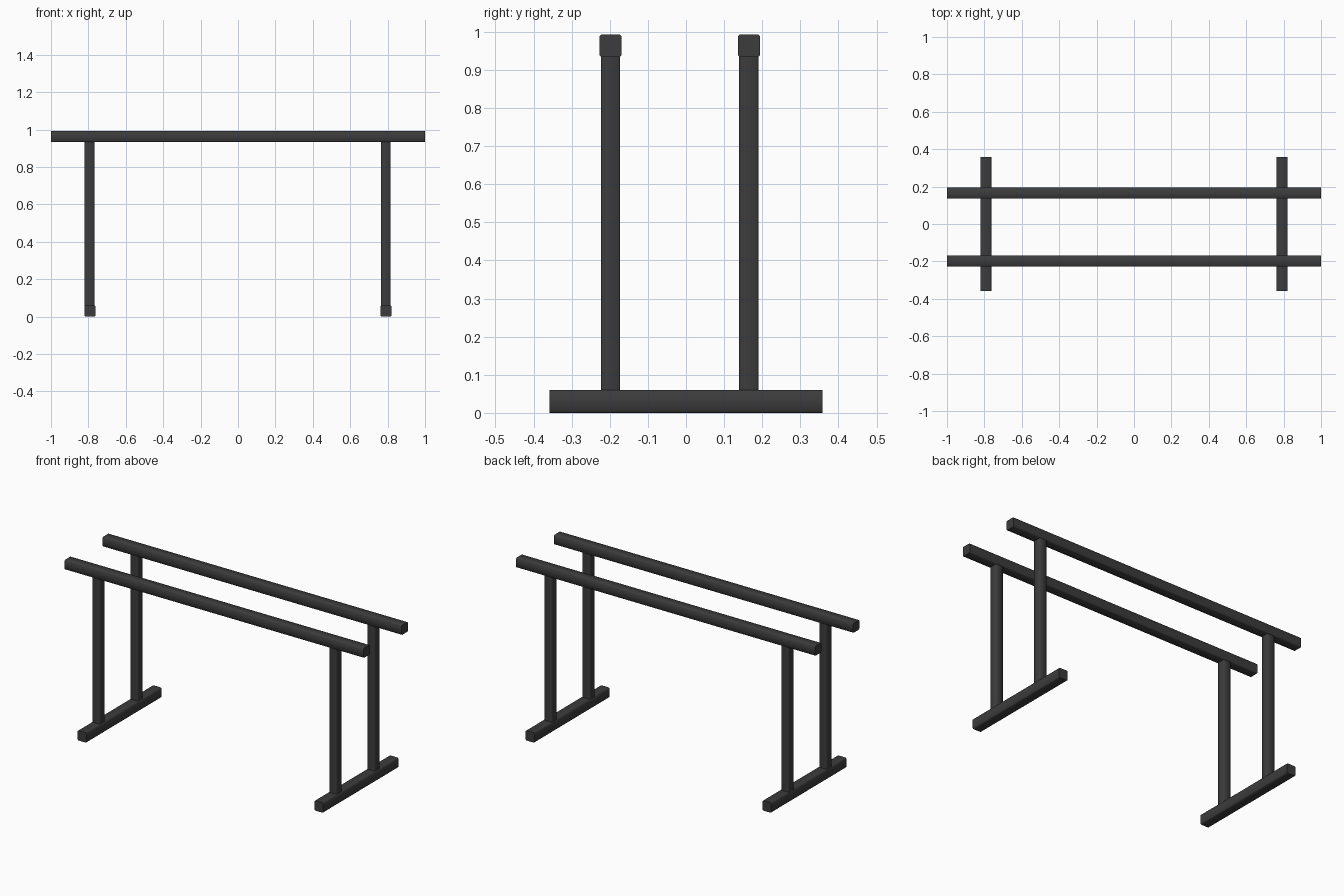
import bpy, bmesh

if "Cube" in bpy.data.objects:
    bpy.data.objects.remove(bpy.data.objects["Cube"])

mat = bpy.data.materials.new("dark_steel")
mat.diffuse_color = (0.045, 0.045, 0.045, 1)
mat.use_nodes = True
mat.node_tree.nodes["Principled BSDF"].inputs["Base Color"].default_value = mat.diffuse_color


def bar(name, center, size, axis, r=0.004):
    """Square bar with softened long edges and flat ends; axis is its length direction."""
    bm = bmesh.new()
    bmesh.ops.create_cube(bm, size=1)
    for v in bm.verts:
        for i in range(3):
            v.co[i] = v.co[i] * size[i] + center[i]
    long_edges = [e for e in bm.edges
                  if abs(e.verts[0].co[axis] - e.verts[1].co[axis]) > 0.1]
    bmesh.ops.bevel(bm, geom=long_edges, offset=r, segments=1, affect='EDGES')
    me = bpy.data.meshes.new(name)
    bm.to_mesh(me)
    bm.free()
    me.materials.append(mat)
    ob = bpy.data.objects.new(name, me)
    bpy.context.collection.objects.link(ob)
    bpy.context.view_layer.objects.active = ob
    bpy.ops.object.select_all(action='DESELECT')
    ob.select_set(True)
    bpy.ops.object.shade_smooth_by_angle(angle=0.9)


W = 0.058          # rail and foot thickness
P = 0.051          # post thickness
TOP = 0.992
rows = {"front": -0.198, "back": 0.165}

# Long top rails
for row, y in rows.items():
    bar(f"{row}_rail", (0, y, TOP - W / 2), (2, W, W), 0)

for side, x in (("left", -0.792), ("right", 0.792)):
    # Floor foot
    bar(f"{side}_foot", (x, 0, W / 2 + 0.001), (W, 0.717, W + 0.002), 1)
    # Upright posts
    z0, z1 = W, TOP - W
    for row, y in rows.items():
        bar(f"{row}_{side}_post", (x - 0.002, y, (z0 + z1) / 2), (P, P, z1 - z0 + 0.004), 2)
